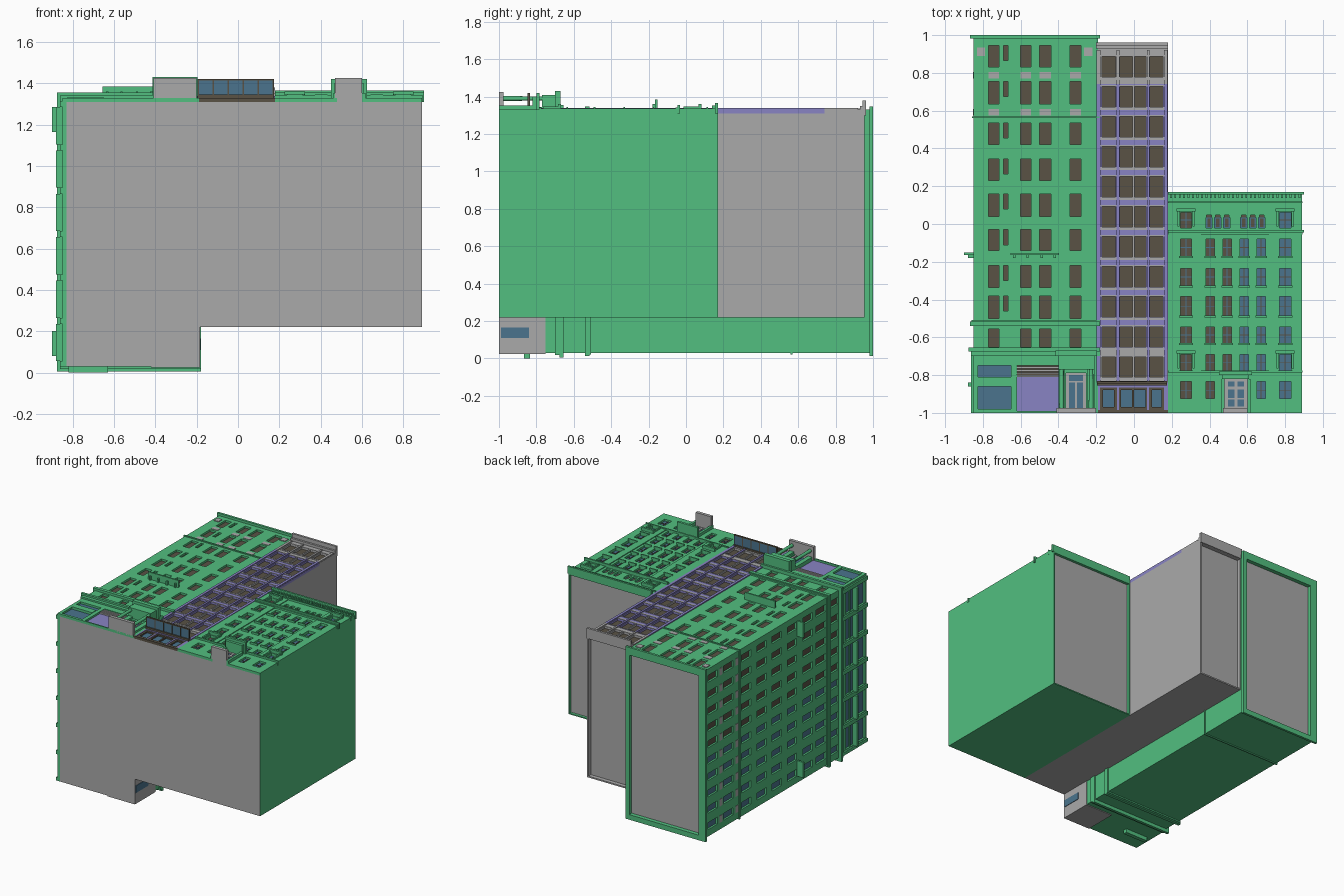
import bpy, bmesh, math
from mathutils import Matrix

# Flat colours
PALETTE = [("green_wall", (0.085, 0.52, 0.215)), ("grey_stone", (0.40, 0.40, 0.40)),
           ("lavender_trim", (0.25, 0.23, 0.55)), ("blue_glass", (0.07, 0.175, 0.27)),
           ("brown_glass", (0.10, 0.085, 0.06))]
MATS = []
for mat_name, rgb in PALETTE:
    m = bpy.data.materials.new(mat_name)
    m.diffuse_color = (*rgb, 1)
    MATS.append(m)
G, S, P, B, W = range(5)


def finish(name, bm):
    me = bpy.data.meshes.new(name)
    bm.to_mesh(me)
    bm.free()
    for m in MATS:
        me.materials.append(m)
    ob = bpy.data.objects.new(name, me)
    bpy.context.collection.objects.link(ob)
    return ob


def add_box(bm, b, mat):
    x0, x1, y0, y1, z0, z1 = b
    mtx = Matrix.Translation(((x0 + x1) / 2, (y0 + y1) / 2, (z0 + z1) / 2)) @ \
        Matrix.Diagonal((x1 - x0, y1 - y0, z1 - z0, 1))
    vs = bmesh.ops.create_cube(bm, size=1, matrix=mtx)["verts"]
    faces = {f for v in vs for f in v.link_faces}
    for f in faces:
        f.material_index = mat
    return faces


def boxes(name, items, mat):
    bm = bmesh.new()
    for b in items:
        add_box(bm, b, mat)
    return finish(name, bm)


def body(name, b, mat, rim, depth):
    """Building block: grey footing and a sunken grey roof behind a parapet."""
    bm = bmesh.new()
    faces = add_box(bm, b, mat)
    bm.normal_update()
    top = next(f for f in faces if f.normal.y > 0.9)
    next(f for f in faces if f.normal.y < -0.9).material_index = S
    bmesh.ops.inset_region(bm, faces=[top], thickness=rim)
    bmesh.ops.inset_region(bm, faces=[top], thickness=0.001)
    for v in top.verts:
        v.co.y -= depth
    top.material_index = S
    return finish(name, bm)


def relief(name, u0, u1, v0, v1, mat, rects, place, base=-0.02):
    """Stepped facade: each rect (u0,u1,v0,v1,depth,mat) is raised or sunk; later ones win."""
    us = sorted({round(min(max(u, u0), u1), 4) for r in rects for u in r[:2]} | {u0, u1})
    vs = sorted({round(min(max(v, v0), v1), 4) for r in rects for v in r[2:4]} | {v0, v1})
    nu, nv = len(us) - 1, len(vs) - 1

    def cell(i, j):
        if not (0 <= i < nu and 0 <= j < nv):
            return base, mat
        u, v = (us[i] + us[i + 1]) / 2, (vs[j] + vs[j + 1]) / 2
        for r in reversed(rects):
            if r[0] < u < r[1] and r[2] < v < r[3]:
                return r[4], r[5]
        return 0.0, mat

    cells = {(i, j): cell(i, j) for i in range(-1, nu + 1) for j in range(-1, nv + 1)}
    bm = bmesh.new()

    def quad(pts, m):
        bm.faces.new([bm.verts.new(place(*p)) for p in pts]).material_index = m

    for i in range(nu + 1):
        for j in range(nv + 1):
            h, m = cells[i, j]
            if i < nu and j < nv:
                quad([(us[i], vs[j], h), (us[i + 1], vs[j], h),
                      (us[i + 1], vs[j + 1], h), (us[i], vs[j + 1], h)], m)
            a, am = cells[i - 1, j]
            if j < nv and a != h:
                quad([(us[i], vs[j], h), (us[i], vs[j + 1], h),
                      (us[i], vs[j + 1], a), (us[i], vs[j], a)], am if a > h else m)
            a, am = cells[i, j - 1]
            if i < nu and a != h:
                quad([(us[i + 1], vs[j], h), (us[i], vs[j], h),
                      (us[i], vs[j], a), (us[i + 1], vs[j], a)], am if a > h else m)
    bmesh.ops.remove_doubles(bm, verts=bm.verts, dist=1e-5)
    return finish(name, bm)


def front(u, v, d):
    return (u, v, 1.33 + d)


def left(u, v, d):
    return (-0.85 - d, v, u)


def glazed(u0, u1, v0, v1, mat, bar):
    """Sunken window with a cross of glazing bars."""
    u, v, t = (u0 + u1) / 2, (v0 + v1) / 2, 0.002
    return [(u0, u1, v0, v1, -0.015, mat), (u - t, u + t, v0, v1, -0.011, bar),
            (u0, u1, v - t, v + t, -0.011, bar)]


# ---------- Tall corner building ----------
body("corner_building_body", (-0.83, -0.19, -1, 1, 0.03, 1.31), G, 0.03, 0.03)
ROWS = [(0.83, 0.945), (0.635, 0.755), (0.42, 0.535), (0.23, 0.345), (0.04, 0.16),
        (-0.14, -0.03), (-0.335, -0.22), (-0.5, -0.38), (-0.65, -0.555)]
rects = [(-0.83, -0.79, 0.89, 0.935, 0.006, S), (-0.265, -0.22, 0.89, 0.935, 0.006, S)]
for n, (a, b) in enumerate(ROWS):
    for u0, u1 in [(-0.77, -0.715), (-0.60, -0.545), (-0.50, -0.44), (-0.34, -0.28)]:
        rects.append((u0, u1, a, b, -0.015, W))
        if n < 2:
            rects.append((u0, u1, a - 0.06, a - 0.025, 0.003, S))
    if n < 8:
        rects.append((-0.69, -0.667, b - 0.08, b, -0.015, W))
# shopfront, roller shutter with louvres, entrance door
rects += [(-0.825, -0.65, -0.98, -0.75, -0.015, B), (-0.825, -0.65, -0.86, -0.81, 0.004, G),
          (-0.62, -0.40, -0.99, -0.75, -0.015, P), (-0.62, -0.40, -0.81, -0.75, -0.012, W)]
rects += [(-0.62, -0.40, y, y + 0.01, -0.004, S) for y in (-0.81, -0.795, -0.78, -0.765)]
rects += [(-0.36, -0.255, -0.99, -0.79, -0.008, S), (-0.345, -0.312, -0.98, -0.84, -0.015, B),
          (-0.303, -0.27, -0.98, -0.84, -0.015, B), (-0.345, -0.27, -0.83, -0.8, -0.015, B)]
relief("corner_front_facade", -0.85, -0.19, -1, 1, G, rects, front)

# Long street side with window columns and shopfronts
rects = []
for n, (a, b) in enumerate(ROWS):
    for k in range(10):
        z = 0.11 + k * 0.127
        rects.append((z - 0.027, z + 0.027, a, b, -0.015, B if z < 0.66 else W))
        if n < 2:
            rects.append((z - 0.027, z + 0.027, a - 0.06, a - 0.025, 0.003, S))
for k in range(6):
    z = 0.06 + k * 0.21
    rects += [(z, z + 0.17, -0.98, -0.75, -0.015, B), (z, z + 0.17, -0.81, -0.8, -0.005, G)]
relief("corner_side_facade", 0.03, 1.31, -1, 1, G, rects, left)
boxes("side_awnings", [(-0.88, -0.84, -0.86, -0.84, 0.055 + k * 0.21, 0.235 + k * 0.21)
                       for k in range(6)], G)
boxes("side_pilasters", [(-0.862, -0.84, -1, -0.67, max(0.03, 0.025 + k * 0.21), 0.055 + k * 0.21)
                         for k in range(7)], G)

# Wrapping belt courses and top cornice
for name, y0, y1, p in [("top_cornice", 0.982, 1, 0.018), ("upper_belt", 0.56, 0.57, 0.008),
                        ("middle_belt", -0.54, -0.515, 0.018), ("middle_lip", -0.515, -0.508, 0.01),
                        ("lower_belt", -0.675, -0.655, 0.026), ("lower_fascia", -0.70, -0.675, 0.012)]:
    x0, x1, z0, z1 = -0.85 - p, -0.19 + min(p, 0.01), 0.03 - p, 1.33 + p
    boxes("corner_" + name, [(x0, -0.825, y0, y1, z0, z1), (-0.215, x1, y0, y1, z0, z1),
                             (x0, x1, y0, y1, z0, 0.05), (x0, x1, y0, y1, 1.305, z1)], G)

# Balconies on brackets
boxes("front_balcony", [(-0.655, -0.397, -0.165, -0.153, 1.325, 1.385)] +
      [(x, x + 0.012, -0.18, -0.165, 1.325, 1.36) for x in (-0.64, -0.57, -0.495, -0.425)], G)
boxes("side_balconies", [(-0.9, -0.845, -0.165, -0.15, z, z + 0.12) for z in (0.08, 1.165)] +
      [(-0.88, -0.845, -0.18, -0.165, z + 0.04, z + 0.08) for z in (0.08, 1.165)], G)
boxes("rear_awning", [(-0.82, -0.63, -0.865, -0.835, 0, 0.035)], G)
# Rear shop corner on the passage side
boxes("rear_shop_panel", [(-0.195, -0.185, -1, -0.75, 0.045, 0.22),
                          (-0.42, -0.185, -1, -0.75, 0.024, 0.05)], S)
boxes("rear_shop_window", [(-0.19, -0.181, -0.99, -0.84, 0.11, 0.165)], B)

# Entrance porch with round columns
boxes("corner_porch_step", [(-0.41, -0.2, -1, -0.975, 1.32, 1.425)], S)
boxes("corner_porch_roof", [(-0.40, -0.21, -0.77, -0.70, 1.32, 1.41),
                            (-0.415, -0.195, -0.70, -0.67, 1.32, 1.43),
                            (-0.40, -0.365, -0.98, -0.77, 1.32, 1.345),
                            (-0.245, -0.21, -0.98, -0.77, 1.32, 1.345)], G)
bm = bmesh.new()
for x in (-0.383, -0.227):
    bmesh.ops.create_cone(bm, cap_ends=True, segments=16, radius1=0.013, radius2=0.011, depth=0.21,
                          matrix=Matrix.Translation((x, -0.872, 1.39)) @ Matrix.Rotation(-math.pi / 2, 4, "X"))
porch = finish("corner_porch_columns", bm)
porch.data.shade_smooth()
porch.data.set_sharp_from_angle(angle=math.radians(40))

# ---------- Narrow middle building ----------
body("middle_building_body", (-0.2, 0.18, -1, 0.955, 0.22, 1.31), S, 0.015, 0.03)
rects = [(-0.2, 0.18, 0.74, 0.955, 0, S), (-0.2, 0.18, -0.84, -0.665, 0, S)]
PILASTERS = [(-0.198, -0.178), (-0.092, -0.078), (0.068, 0.082), (0.158, 0.178)]
for n in range(11):
    c = 0.833 - n * 0.159
    rects += [(-0.178, 0.158, c - 0.07, c - 0.055, 0.003, S), (-0.178, 0.158, c + 0.055, c + 0.062, 0.003, S),
              (-0.008, 0.002, c - 0.055, c + 0.055, 0.0, S)]
rects += [(a, b, -0.84, 0.74, 0.008, P) for a, b in PILASTERS]
rects += [(a, b, 0.74, 0.92, 0.008, S) for a, b in PILASTERS]
for n in range(11):
    c = 0.833 - n * 0.159
    for a, b in [(-0.17, -0.098), (-0.073, -0.008), (0.002, 0.063), (0.086, 0.153)]:
        rects.append((a, b, c - 0.054, c + 0.054, -0.015, W))
# ground floor shopfront
rects += [(-0.18, -0.09, -0.985, -0.865, -0.004, W), (-0.08, 0.07, -0.985, -0.865, -0.004, W),
          (0.08, 0.16, -0.985, -0.865, -0.004, W), (-0.2, 0.18, -1, -0.985, 0, W),
          (-0.165, -0.105, -0.97, -0.88, -0.015, B), (-0.07, -0.01, -0.97, -0.88, -0.015, B),
          (0, 0.06, -0.97, -0.88, -0.015, B), (0.095, 0.145, -0.97, -0.88, -0.015, B)]
relief("middle_front_facade", -0.2, 0.18, -1, 0.955, P, rects, front)
boxes("middle_top_cornice", [(-0.2, 0.18, 0.93, 0.945, 1.32, 1.35), (-0.2, 0.18, 0.945, 0.962, 1.30, 1.38)], S)
# Glass canopy over the shopfront
boxes("canopy_glass", [(-0.19, 0.17, -0.845, -0.837, 1.325, 1.415)], B)
boxes("canopy_frame", [(-0.195 + k * 0.0726, -0.189 + k * 0.0726, -0.848, -0.834, 1.32, 1.42)
                       for k in range(6)] + [(-0.19, 0.17, -0.848, -0.834, 1.413, 1.42)], W)
boxes("canopy_fascia", [(-0.195, 0.175, -0.855, -0.83, 1.32, 1.345)], W)

# ---------- Low right building ----------
body("low_building_body", (0.18, 0.89, -1, 0.17, 0.22, 1.31), G, 0.012, 0.02)
COLS = [(0.245, 0.305), (0.38, 0.425), (0.47, 0.515), (0.56, 0.605), (0.65, 0.695), (0.77, 0.83)]
rects = [(0.18, 0.355, -0.78, 0.17, 0.006, G), (0.715, 0.89, -0.78, 0.17, 0.006, G)]
hoods = []
for a, b in [(-0.17, -0.08), (-0.325, -0.235), (-0.485, -0.385), (-0.63, -0.545), (-0.775, -0.69)]:
    for n, (u0, u1) in enumerate(COLS):
        rects += glazed(u0, u1, a, b, B if n > 2 else W, W if n > 2 else B)
        hoods.append((u0 - 0.008, u1 + 0.008, a - 0.01, a, 1.32, 1.345))
# small arched windows on the top floor, larger ones at the ends
for c in (0.397, 0.444, 0.492, 0.58, 0.628, 0.677):
    rects += [(c - 0.017, c + 0.017, -0.02, 0.035, -0.015, B), (c - 0.012, c + 0.012, 0.035, 0.048, -0.015, W),
              (c - 0.009, c + 0.009, -0.015, 0.03, -0.012, W)]
for n in (0, 5):
    u0, u1 = COLS[n]
    rects += glazed(u0, u1, -0.02, 0.062, B if n else W, W if n else B)
    for y in (0.066, -0.685):
        hoods += [(u0 - 0.02, u1 + 0.02, y, y + 0.016, 1.32, 1.36),
                  (u0 - 0.016, u0 - 0.005, y - 0.08, y, 1.32, 1.348),
                  (u1 + 0.005, u1 + 0.016, y - 0.08, y, 1.32, 1.348)]
for n in (0, 1, 4, 5):
    rects += glazed(*COLS[n], -0.925, -0.835, B if n > 2 else W, W if n > 2 else B)
# double entrance door
rects += [(0.48, 0.60, -1, -0.82, -0.008, S)]
rects += [(u, u + 0.035, y, y + h, -0.014, B) for u in (0.497, 0.548)
          for y, h in ((-0.965, 0.035), (-0.92, 0.045), (-0.86, 0.025))]
relief("low_front_facade", 0.18, 0.89, -1, 0.17, G, rects, front)
boxes("low_window_hoods", hoods, G)
boxes("low_cornices", [(0.18, 0.9, 0.155, 0.17, 1.31, 1.365), (0.18, 0.893, 0.11, 0.118, 1.31, 1.345),
                       (0.18, 0.9, -0.045, -0.033, 1.31, 1.355), (0.18, 0.893, -0.055, -0.045, 1.31, 1.343),
                       (0.18, 0.893, -0.787, -0.776, 1.31, 1.343)], G)
boxes("low_cornice_dentils", [(0.19 + k * 0.0235, 0.20 + k * 0.0235, 0.138, 0.155, 1.32, 1.352)
                              for k in range(30)], G)
# Entrance porch
boxes("low_porch_step", [(0.47, 0.60, -1, -0.975, 1.32, 1.425)], S)
boxes("low_porch_hood", [(0.45, 0.625, -0.80, -0.782, 1.32, 1.42), (0.465, 0.61, -0.82, -0.80, 1.32, 1.40),
                         (0.462, 0.48, -1, -0.82, 1.32, 1.352), (0.60, 0.618, -1, -0.82, 1.32, 1.352)], G)
